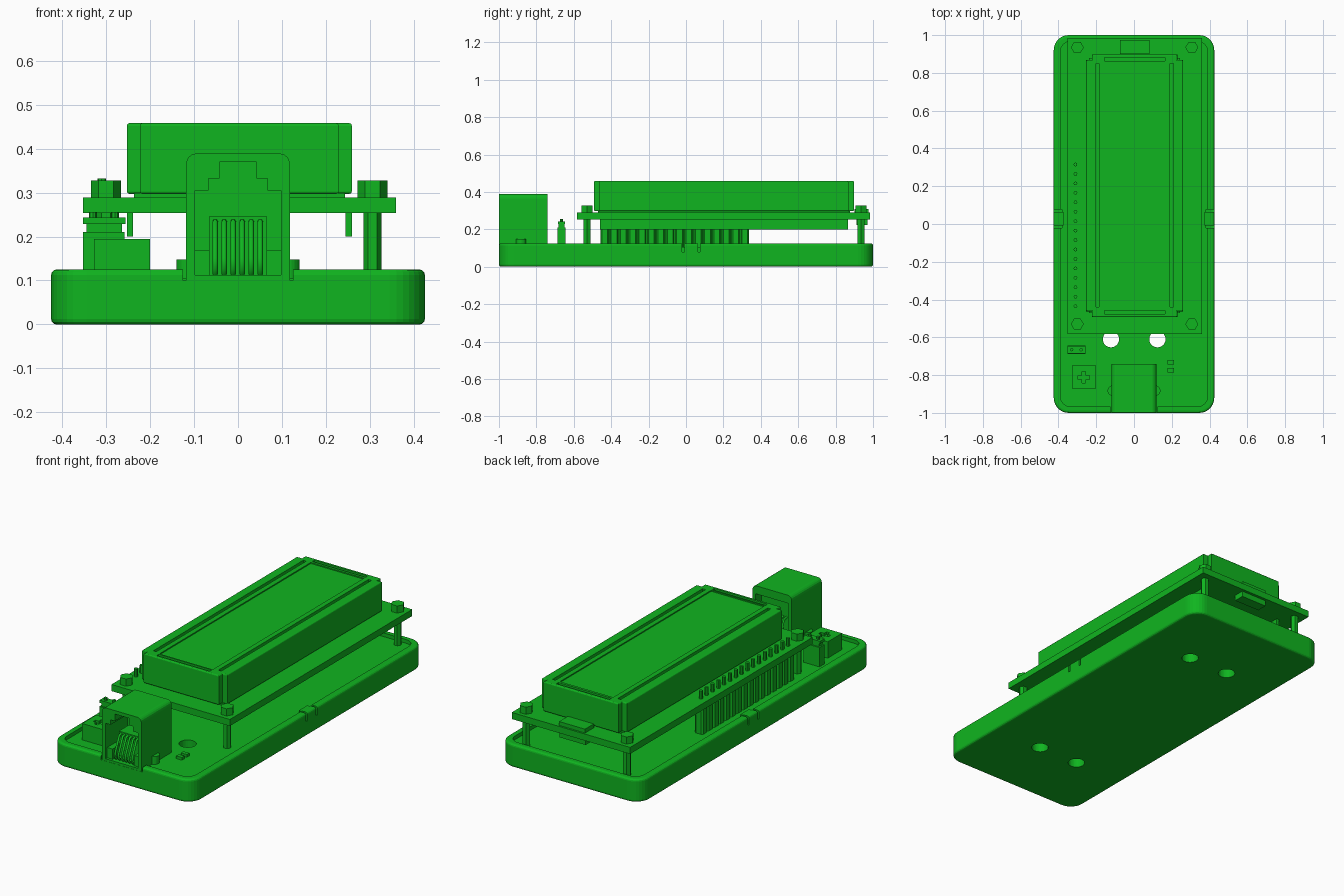
import bpy, bmesh
from math import cos, sin, pi

if "Cube" in bpy.data.objects:
    bpy.data.objects.remove(bpy.data.objects["Cube"])

green = bpy.data.materials.new("green")
green.diffuse_color = (0.005, 0.46, 0.014, 1)
green.use_nodes = True
green.node_tree.nodes["Principled BSDF"].inputs["Base Color"].default_value = green.diffuse_color


def prism(name, pts, lo, hi, axis="z", bevel=0):
    """Extrude a 2D outline along z, or along y when the outline is in x-z."""
    place = (lambda p, t: (p[0], p[1], t)) if axis == "z" else (lambda p, t: (p[0], t, p[1]))
    bm = bmesh.new()
    f = bm.faces.new([bm.verts.new(place(p, lo)) for p in pts])
    ext = bmesh.ops.extrude_face_region(bm, geom=[f])
    for v in ext["geom"]:
        if isinstance(v, bmesh.types.BMVert):
            v.co[2 if axis == "z" else 1] = hi
    bmesh.ops.recalc_face_normals(bm, faces=bm.faces)
    if bevel:
        rim = [e for e in bm.edges if abs(e.verts[0].co.z - e.verts[1].co.z) < 1e-5]
        bmesh.ops.bevel(bm, geom=rim, offset=bevel, segments=3, profile=0.5, affect='EDGES')
    me = bpy.data.meshes.new(name)
    bm.to_mesh(me)
    bm.free()
    me.materials.append(green)
    ob = bpy.data.objects.new(name, me)
    bpy.context.collection.objects.link(ob)
    return ob


def rect(x0, x1, y0, y1):
    return [(x0, y0), (x1, y0), (x1, y1), (x0, y1)]


def box(name, x0, x1, y0, y1, z0, z1):
    return prism(name, rect(x0, x1, y0, y1), z0, z1)


def rounded(hx, hy, r, n=8):
    pts = []
    for k, (sx, sy) in enumerate([(1, 1), (-1, 1), (-1, -1), (1, -1)]):
        for i in range(n + 1):
            a = (k + i / n) * pi / 2
            pts.append((sx * (hx - r) + r * cos(a), sy * (hy - r) + r * sin(a)))
    return pts


def circle(x, y, r, n):
    return [(x + r * cos(2 * pi * i / n), y + r * sin(2 * pi * i / n)) for i in range(n)]


def cut(ob, *cutters):
    for c in cutters:
        m = ob.modifiers.new("cut", 'BOOLEAN')
        m.operation, m.solver, m.object = 'DIFFERENCE', 'EXACT', c
        bpy.context.view_layer.objects.active = ob
        bpy.ops.object.modifier_apply(modifier=m.name)
        bpy.data.objects.remove(c)


def wire(name, paths, radius):
    cu = bpy.data.curves.new(name, 'CURVE')
    cu.dimensions = '3D'
    cu.bevel_depth, cu.bevel_resolution, cu.use_fill_caps = radius, 1, True
    for path in paths:
        s = cu.splines.new('POLY')
        s.points.add(len(path) - 1)
        for p, co in zip(s.points, path):
            p.co = (*co, 1)
    cu.materials.append(green)
    ob = bpy.data.objects.new(name, cu)
    bpy.context.collection.objects.link(ob)


FLOOR = 0.105
CX = 0.003   # the display stack sits slightly right of centre

# Case tray with raised rim, jack notch, latch slits and screw holes
case = prism("case_tray", rounded(0.425, 1.0, 0.08), 0, 0.125, bevel=0.012)
cut(case, prism("cavity", rounded(0.39, 0.967, 0.055), FLOOR, 0.2),
    box("jack_notch", -0.125, 0.125, -1.1, -0.93, 0.1, 0.2))
for y in (-0.015, 0.07):
    for s in (-1, 1):
        cut(case, box("latch_slit", *sorted((s * 0.38, s * 0.5)), y - 0.006, y + 0.006, 0.08, 0.2))
for x in (-0.122, 0.124):
    for y in (-0.61, 0.6):
        cut(case, prism("screw_hole", circle(x, y, 0.043, 32), -0.1, 0.2))
for s in (-1, 1):
    box("latch_tab", *sorted((s * 0.372, s * 0.395)), -0.009, 0.064, FLOOR - 0.01, 0.122)

# Display board on four standoffs with hex nuts
box("display_board", CX - 0.356, CX + 0.356, -0.583, 0.985, 0.253, 0.289)
for x in (CX - 0.303, CX + 0.303):
    for y in (-0.53, 0.935):
        prism("standoff", circle(x, y, 0.021, 6), FLOOR - 0.01, 0.256)
        prism("hex_nut", circle(x, y, 0.034, 6), 0.286, 0.328)

# Display bezel with notched corners, slots and recessed screen
bezel_outline = []
for sx, sy in ((1, 1), (-1, 1), (-1, -1), (1, -1)):
    cy = 0.203
    corner = [(CX + sx * 0.256, cy + sy * 0.665), (CX + sx * 0.226, cy + sy * 0.665),
              (CX + sx * 0.226, cy + sy * 0.695)]
    bezel_outline += corner if sx * sy > 0 else corner[::-1]
bezel = prism("display_bezel", bezel_outline, 0.297, 0.458, bevel=0.006)
cut(bezel, box("screen_recess", CX - 0.16, CX + 0.16, -0.45, 0.85, 0.452, 0.5))
for s in (-1, 1):
    cut(bezel, box("side_slot", *sorted((CX + s * 0.187, CX + s * 0.205)), -0.44, 0.85, 0.442, 0.5),
        box("end_slot", CX - 0.16, CX + 0.16, 0.203 + s * 0.67 - 0.009, 0.203 + s * 0.67 + 0.009, 0.442, 0.5))
    # folded bezel flange below the board
    box("bezel_flange", *sorted((CX + s * 0.242, CX + s * 0.256)), -0.46, 0.865, 0.2, 0.256)
box("bezel_seat", CX - 0.24, CX + 0.24, -0.47, 0.878, 0.286, 0.299)

# Backlight connector above and below the board
box("backlight_connector_top", -0.075, 0.081, 0.9, 0.975, 0.286, 0.31)
box("backlight_connector_bottom", -0.075, 0.081, 0.912, 0.97, 0.222, 0.256)

# Sixteen-way pin header
pins = [-0.435 + 0.05 * i for i in range(16)]
for y in pins:
    prism("header_cell", [(-0.335, y - 0.015), (-0.325, y - 0.022), (-0.295, y - 0.022), (-0.285, y - 0.015),
                          (-0.285, y + 0.015), (-0.295, y + 0.022), (-0.325, y + 0.022), (-0.335, y + 0.015)],
          FLOOR, 0.255)
    prism("header_pin", circle(-0.31, y, 0.010, 8), 0.28, 0.332)
box("header_spine", -0.322, -0.298, pins[0] - 0.022, pins[-1] + 0.022, FLOOR, 0.25)

# Two-pin jumper
box("jumper_base", -0.353, -0.258, -0.688, -0.643, FLOOR, 0.21)
box("jumper_neck", -0.345, -0.264, -0.681, -0.65, 0.2, 0.23)
box("jumper_cap", -0.353, -0.256, -0.685, -0.646, 0.228, 0.243)
for x in (-0.33, -0.28):
    prism("jumper_pin", circle(x, -0.6655, 0.009, 8), 0.24, 0.256)

# Trimmer with cross slot
trimmer = box("trimmer", -0.328, -0.2, -0.872, -0.75, FLOOR, 0.194)
cross = []
for k in range(4):
    for a, b in ((0.01, -0.01), (0.03, -0.01), (0.03, 0.01)):
        cross.append((-0.266 + a * cos(k * pi / 2) - b * sin(k * pi / 2),
                      -0.812 + a * sin(k * pi / 2) + b * cos(k * pi / 2)))
cut(trimmer, prism("cross_slot", cross, 0.18, 0.3))

# Small chips
for y in (-0.732, -0.774):
    box("small_chip", 0.177, 0.212, y - 0.011, y + 0.011, FLOOR, 0.12)

# Cable jack: rounded top, stepped mouth, open back
half = [(0.118, 0.098), (0.118, 0.365), (0.116, 0.375), (0.111, 0.382), (0.104, 0.387), (0.095, 0.389)]
jack = prism("cable_jack", half + [(-x, z) for x, z in half[::-1]], -0.999, -0.74, "y")
mouth = [(0.098, 0.112), (0.098, 0.305), (0.067, 0.305), (0.067, 0.332), (0.042, 0.332), (0.042, 0.37)]
cut(jack, prism("mouth", mouth + [(-x, z) for x, z in mouth[::-1]], -1.1, -0.81, "y"),
    box("back_opening", -0.1, 0.1, -0.79, -0.7, 0.112, 0.345))
for s in (-1, 1):
    box("mouth_ledge", *sorted((s * 0.065, s * 0.1)), -0.985, -0.8, 0.11, 0.168)
    prism("jack_peg", circle(s * 0.113, -0.882, 0.027, 20), FLOOR, 0.148)
box("contact_block", -0.066, 0.066, -0.93, -0.8, 0.11, 0.245)
xs = [-0.052 + 0.0205 * i for i in range(6)]
wire("jack_contacts", [[(x, -0.92, 0.235), (x, -0.945, 0.232), (x, -0.98, 0.15), (x, -0.983, 0.128),
                        (x, -0.97, 0.115)] for x in xs], 0.0065)
wire("rear_contacts", [[(x, -0.795, 0.24), (x, -0.768, 0.235), (x, -0.758, 0.21), (x, -0.758, 0.1)] for x in xs],
     0.0055)
